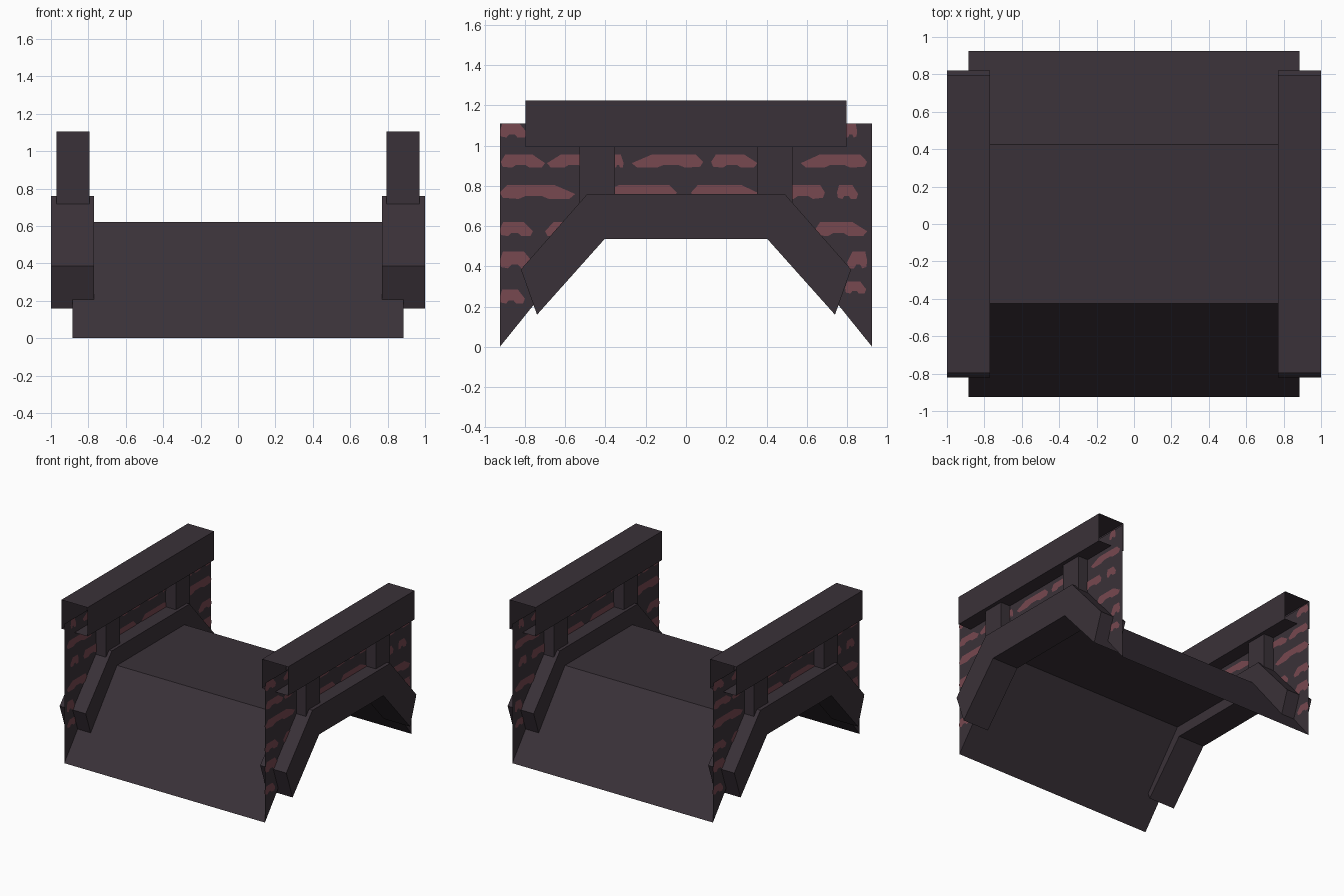
import bpy

if "Cube" in bpy.data.objects:
    bpy.data.objects.remove(bpy.data.objects["Cube"])


def material(name, rgb):
    m = bpy.data.materials.new(name)
    m.diffuse_color = (*rgb, 1)
    m.use_nodes = True
    m.node_tree.nodes["Principled BSDF"].inputs["Base Color"].default_value = m.diffuse_color
    return m


stone = material("dark stone", (0.042, 0.031, 0.040))
brick = material("red brick", (0.185, 0.065, 0.080))


def mesh_object(name, verts, faces, mat):
    me = bpy.data.meshes.new(name)
    me.from_pydata(verts, [], faces)
    me.materials.append(mat)
    ob = bpy.data.objects.new(name, me)
    bpy.context.collection.objects.link(ob)
    return ob


def tube(name, x0, x1, y0, y1, z0, z1, axis, side):
    """Box left open at both ends along the given axis."""
    if axis == 'y':
        ring = [(x0, z0), (x1, z0), (x1, z1), (x0, z1)]
        v = [(side * x, side * y, z) for y in (y0, y1) for x, z in ring]
    else:
        ring = [(x0, y0), (x1, y0), (x1, y1), (x0, y1)]
        v = [(side * x, side * y, z) for z in (z0, z1) for x, y in ring]
    f = [(i, (i + 1) % 4, 4 + (i + 1) % 4, 4 + i) for i in range(4)]
    if axis == 'y':
        f = [q for q in f]
    return mesh_object(name, v, f, stone)


def mirrored(half):
    return half + [(-y, z) for y, z in reversed(half)]


# Deck: one folded sheet, ramp - flat - ramp
W = 0.885
deck_line = mirrored([(-0.925, 0.0), (-0.425, 0.62)])
mesh_object("deck", [(x, y, z) for x in (-W, W) for y, z in deck_line],
            [(i, 4 + i, 5 + i, i + 1) for i in range(3)], stone)

# Painted bricks on the walls: y0, y1, z0, z1 for each row
rows = [
    (1.04, 1.11, [(-.925, -.79), (-.70, -.45), (-.38, -.06), (.02, .32), (.42, .70), (.78, .85)]),
    (.89, .955, [(-.92, -.70), (-.69, -.45), (-.36, -.31), (-.27, .085), (.125, .355), (.57, .90)]),
    (.735, .805, [(-.925, -.55), (-.44, -.045), (.025, .37), (.45, .69), (.75, .855)]),
    (.55, .62, [(-.925, -.76), (-.70, -.55), (.64, .90)]),
    (.39, .475, [(-.925, -.76), (.80, .90)]),
    (.215, .285, [(-.925, -.80)]),
    (.265, .325, [(.79, .895)]),
]
shape = [(0, .45), (.1, 1), (.72, 1), (1, .35), (.92, 0), (.65, 0),
         (.55, .22), (.35, .22), (.25, 0), (.04, .08)]

for side, label in ((1, "right"), (-1, "left")):
    # Side wall sheet following the deck underneath
    outline = deck_line + [(0.925, 1.11), (-0.925, 1.11)]
    mesh_object(label + "_wall", [(side * W, side * y, z) for y, z in outline],
                [tuple(range(6))], stone)

    # Brick patches on both faces of the wall
    verts, faces = [], []
    for offset in (-0.004, 0.004):
        for z0, z1, spans in rows:
            for k, (a, b) in enumerate(spans):
                n = len(verts)
                for u, t in shape:
                    u = 1 - u if k % 2 else u
                    verts.append((side * (W + offset), side * (a + u * (b - a)),
                                  z0 + t * (z1 - z0)))
                idx = list(range(n, n + len(shape)))
                if (k % 2 == 1) != (offset < 0):
                    idx = idx
                else:
                    idx.reverse()
                faces.append(idx)
    mesh_object(label + "_bricks", verts, faces, brick)

    # Arch beam: bent profile extruded across the wall
    outer = mirrored([(-0.74, 0.16), (-0.82, 0.385), (-0.49, 0.76)])
    inner = [(0.405, 0.535), (-0.405, 0.535)]
    prof = outer + inner
    n = len(prof)
    v = [(side * x, side * y, z) for x in (0.77, 1.0) for y, z in prof]
    f = [(i, (i + 1) % n, n + (i + 1) % n, n + i) for i in range(n)]
    for o, rev in ((0, True), (n, False)):
        # two legs and the middle span
        for q in ((0, 1, 2, 7), (7, 2, 3, 6), (6, 3, 4, 5)):
            q = [o + i for i in q]
            f.append(q if rev else q[::-1])
    mesh_object(label + "_arch_beam", v, f, stone)

    # Posts and the open-ended hand rail
    for y, end in ((-0.44, "front"), (0.44, "back")):
        tube(f"{label}_{end}_post", 0.795, 0.97, y - 0.088, y + 0.088, 0.70, 1.105, 'z', side)
    tube(label + "_hand_rail", 0.77, 1.0, -0.797, 0.797, 0.993, 1.223, 'y', side)
